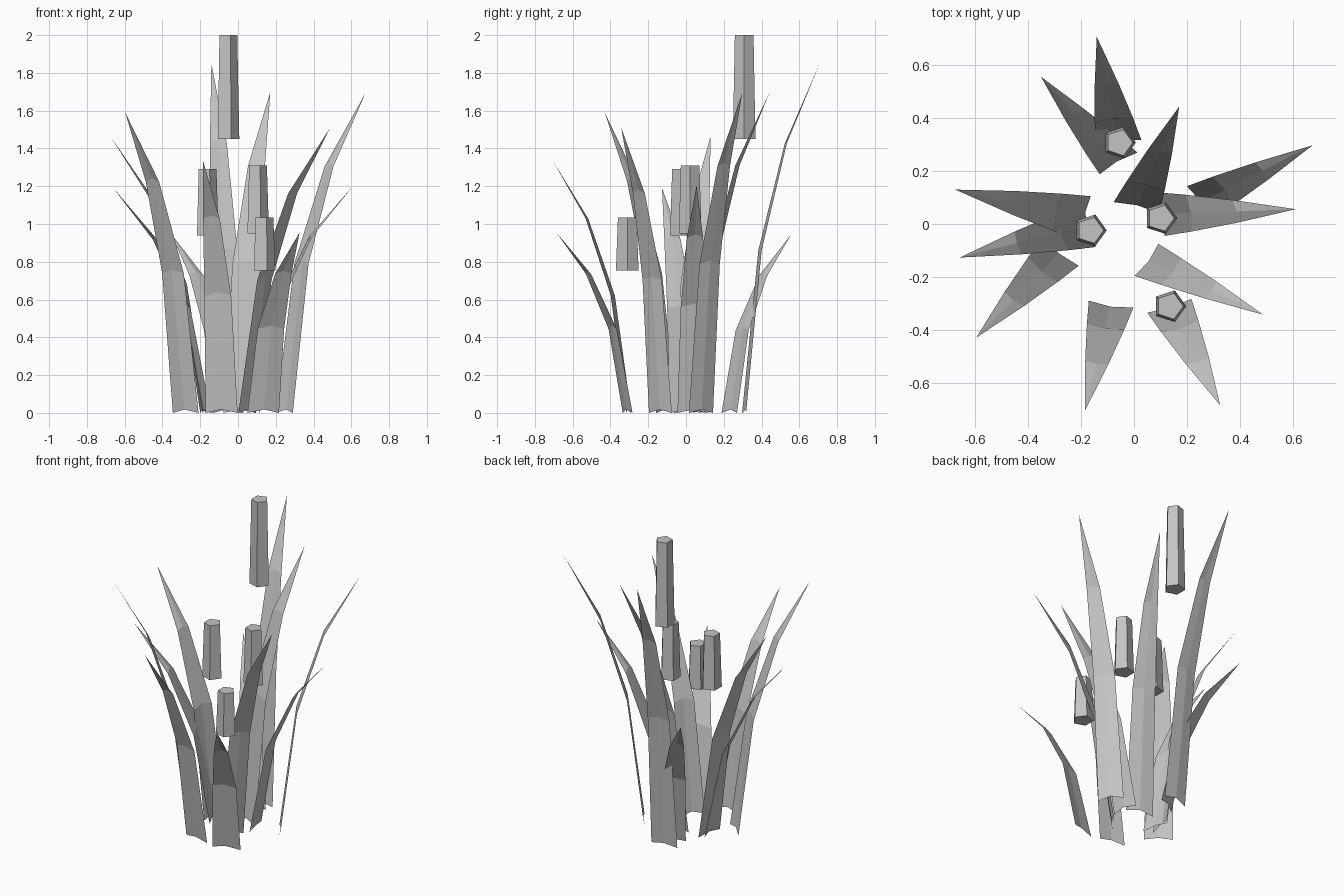
import bpy, bmesh, math
from mathutils import Vector

if "Cube" in bpy.data.objects:
    bpy.data.objects.remove(bpy.data.objects["Cube"])

grey = bpy.data.materials.new("plain grey")
grey.diffuse_color = (0.55, 0.55, 0.55, 1)
grey.use_nodes = True
grey.node_tree.nodes["Principled BSDF"].inputs["Base Color"].default_value = grey.diffuse_color


def finish(bm, name):
    me = bpy.data.meshes.new(name)
    bm.to_mesh(me)
    bm.free()
    me.materials.append(grey)
    ob = bpy.data.objects.new(name, me)
    bpy.context.collection.objects.link(ob)
    return ob


# Leaf: creased sheet of two rows of faces bending outward to a pointed tip
# rows: (height fraction, outward fraction, width fraction)
ROWS = [(0, 0, 1), (0.465, 0.21, 0.84), (0.77, 0.55, 0.52)]


def leaf(name, a, b, tip):
    a, b, tip = Vector((*a, 0)), Vector((*b, 0)), Vector(tip)
    mid, half = (a + b) / 2, (b - a) / 2
    lean = Vector((tip.x - mid.x, tip.y - mid.y, 0))
    keel = lean.normalized() * 0.01
    bm = bmesh.new()
    rows = []
    for h, o, w in ROWS:
        c = mid + lean * o + Vector((0, 0, tip.z * h))
        crease = c + keel * w + Vector((0, 0, 0.018))
        rows.append([bm.verts.new(p) for p in (c - half * w, crease, c + half * w)])
    for r, s in zip(rows, rows[1:]):
        for i in (0, 1):
            bm.faces.new((r[i], r[i + 1], s[i + 1], s[i]))
    point = bm.verts.new(tip)
    for i in (0, 1):
        bm.faces.new((rows[-1][i], rows[-1][i + 1], point))
    finish(bm, name)


# base corner, base corner, tip
LEAVES = [
    ((0.028, 0.318), (-0.145, 0.297), (-0.141, 0.708, 1.85)),
    ((0.013, 0.27), (-0.13, 0.188), (-0.352, 0.557, 0.945)),
    ((0.095, 0.04), (-0.077, 0.083), (0.171, 0.444, 1.70)),
    ((0.29, 0.015), (0.20, 0.143), (0.676, 0.298, 1.695)),
    ((0.115, -0.045), (0.085, 0.12), (0.612, 0.056, 1.205)),
    ((0.002, -0.196), (0.092, -0.075), (0.488, -0.343, 1.51)),
    ((0.05, -0.335), (0.217, -0.283), (0.326, -0.686, 0.955)),
    ((-0.171, -0.29), (-0.002, -0.316), (-0.185, -0.705, 1.335)),
    ((-0.345, -0.05), (-0.209, -0.158), (-0.597, -0.43, 1.59)),
    ((-0.164, 0.105), (-0.20, -0.065), (-0.676, 0.13, 1.465)),
    ((-0.19, 0.08), (-0.145, -0.087), (-0.66, -0.127, 1.19)),
]
for i, (a, b, tip) in enumerate(LEAVES, 1):
    leaf(f"leaf_{i}", a, b, tip)


# Seed heads: five-sided, slightly tapered prisms
def seed_head(name, x, y, z0, z1):
    bm = bmesh.new()
    rings = []
    for z, r in ((z0, 0.063), (z1, 0.052)):
        rings.append([bm.verts.new((x + r * math.cos(k * math.tau / 5),
                                    y + r * math.sin(k * math.tau / 5), z))
                      for k in range(5)])
    lo, hi = rings
    for k in range(5):
        n = (k + 1) % 5
        bm.faces.new((lo[k], lo[n], hi[n], hi[k]))
    bm.faces.new(lo[::-1])
    bm.faces.new(hi)
    finish(bm, name)


HEADS = [(-0.056, 0.308, 1.45, 2.0), (0.101, 0.022, 0.95, 1.31),
         (-0.166, -0.024, 0.94, 1.29), (0.135, -0.311, 0.755, 1.035)]
for i, h in enumerate(HEADS, 1):
    seed_head(f"seed_head_{i}", *h)
